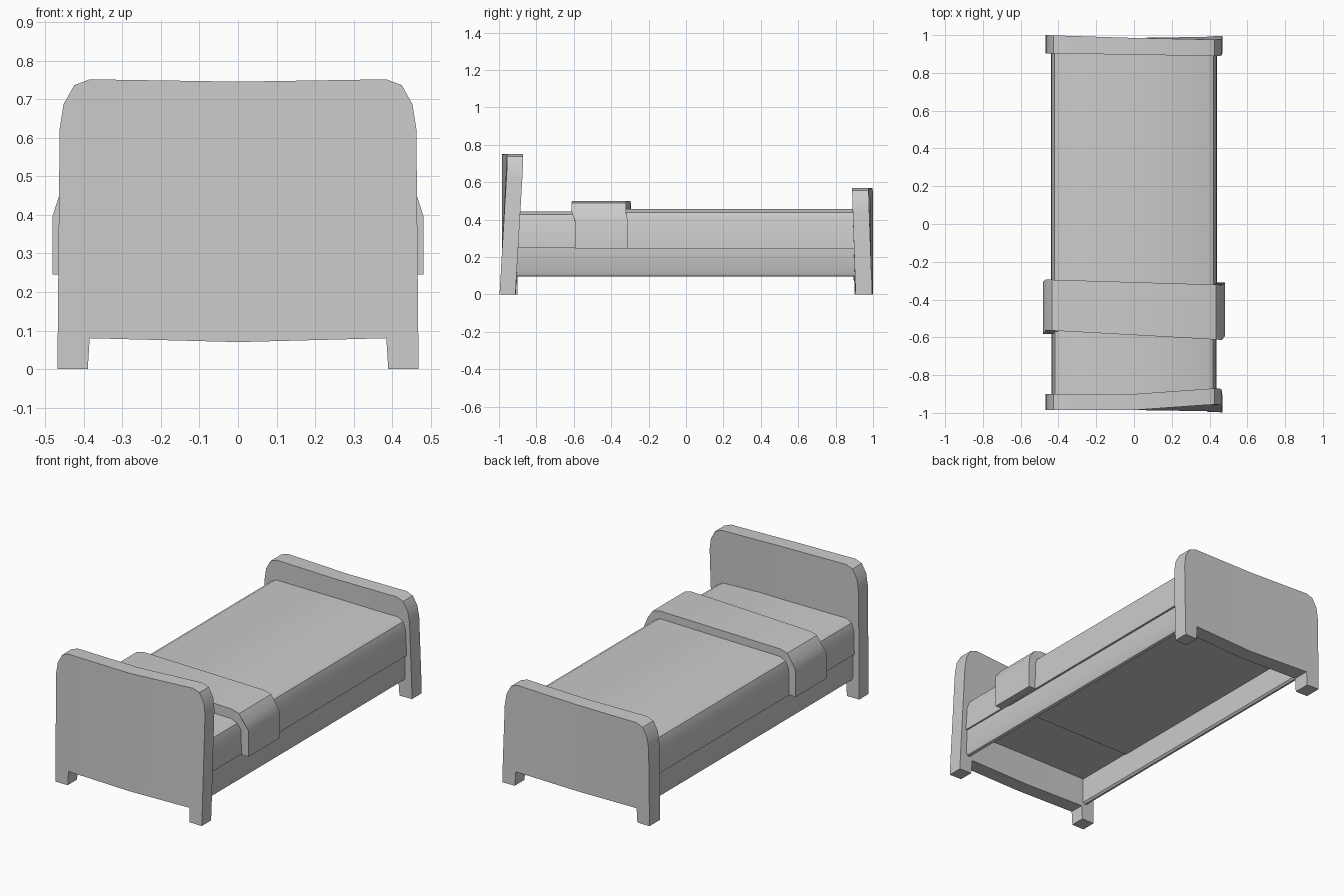
import bpy
import bmesh
import math

cube = bpy.data.objects.get("Cube")
if cube:
    bpy.data.objects.remove(cube, do_unlink=True)

grey = bpy.data.materials.new("plain_grey")
grey.use_nodes = True
grey.diffuse_color = (0.6, 0.6, 0.6, 1)
grey.node_tree.nodes["Principled BSDF"].inputs["Base Color"].default_value = (0.6, 0.6, 0.6, 1)


def finish(name, bm):
    """Weld the mesh, fix its normals and add it to the scene."""
    bmesh.ops.remove_doubles(bm, verts=bm.verts, dist=0.0005)
    bmesh.ops.recalc_face_normals(bm, faces=bm.faces)
    mesh = bpy.data.meshes.new(name)
    bm.to_mesh(mesh)
    bm.free()
    mesh.materials.append(grey)
    obj = bpy.data.objects.new(name, mesh)
    bpy.context.collection.objects.link(obj)
    bpy.ops.object.select_all(action='DESELECT')
    obj.select_set(True)
    bpy.context.view_layer.objects.active = obj
    bpy.ops.object.shade_smooth_by_angle(angle=math.radians(30))
    return obj


def add_prism(bm, outline, y0, y1, open_seam=False):
    """Extrude an x-z outline along y, optionally leaving the closing wall out."""
    near = [bm.verts.new((x, y0, z)) for x, z in outline]
    far = [bm.verts.new((x, y1, z)) for x, z in outline]
    bm.faces.new(near)
    bm.faces.new(far[::-1])
    n = len(outline)
    for i in range(n - 1 if open_seam else n):
        j = (i + 1) % n
        bm.faces.new((near[i], far[i], far[j], near[j]))


def mirrored(half):
    return half + [(-x, z) for x, z in reversed(half)]


def end_board(name, height, y0, y1, bend):
    """Round-shouldered board on two short legs, bent by a function."""
    half = [(0, height - 0.006), (0.385, height), (0.425, height - 0.015),
            (0.453, height - 0.065), (0.463, height - 0.13), (0.468, 0.08),
            (0.468, 0), (0.39, 0), (0.385, 0.08), (0, 0.07)]
    bm = bmesh.new()
    for side in (1, -1):
        add_prism(bm, [(side * x, z) for x, z in half], y0, y1, open_seam=True)
    for v in bm.verts:
        v.co.y += bend(v.co.x / 0.468, v.co.y, v.co.z / height)
    return finish(name, bm)


# Headboard: one half leans back towards the top
def bend_head(x, y, z):
    return max(x, 0) * (0.045 * z - 0.012)


# Footboard: one half leans in, the other bulges outwards
def bend_foot(x, y, z):
    if x > 0:
        return x * (0.01 - 0.02 * z)
    return -x * (0.015 if y > 0.95 else 0.005)


end_board("headboard", 0.752, -0.985, -0.9, bend_head)
end_board("footboard", 0.57, 0.897, 0.985, bend_foot)


# Mattress and blanket share a rounded section
def bedding(name, y0, y1, top, bottom, width):
    half = [(width - 0.05, top), (width - 0.018, top - 0.018),
            (width - 0.003, top - 0.06), (width, bottom)]
    bm = bmesh.new()
    add_prism(bm, mirrored(half), y0, y1)
    return finish(name, bm)


bedding("mattress", -0.93, -0.5, 0.444, 0.25, 0.437)
bedding("blanket", -0.54, 0.92, 0.456, 0.245, 0.44)

# Folded blanket edge, an arch draped over the bed
arch = [(0.39, 0.5), (0.435, 0.488), (0.466, 0.445), (0.482, 0.395),
        (0.482, 0.246), (0.436, 0.246), (0.434, 0.39), (0.39, 0.44)]
bm = bmesh.new()
add_prism(bm, mirrored(arch), -0.588, -0.308)
for v in bm.verts:
    weight = 1 if v.co.z > 0.43 else 0.2
    v.co.y -= (0.055 if v.co.y < -0.4 else 0.03) * v.co.x * weight
finish("blanket_fold", bm)

# Side rails with softened lower edges, slightly under the bedding
for side, label in ((1, "left"), (-1, "right")):
    section = [(0.428, 0.26), (0.428, 0.115), (0.42, 0.099),
               (0.405, 0.095), (0.395, 0.105), (0.395, 0.26)]
    bm = bmesh.new()
    add_prism(bm, [(side * x, z) for x, z in section], -0.93, 0.92)
    finish(label + "_rail", bm)
